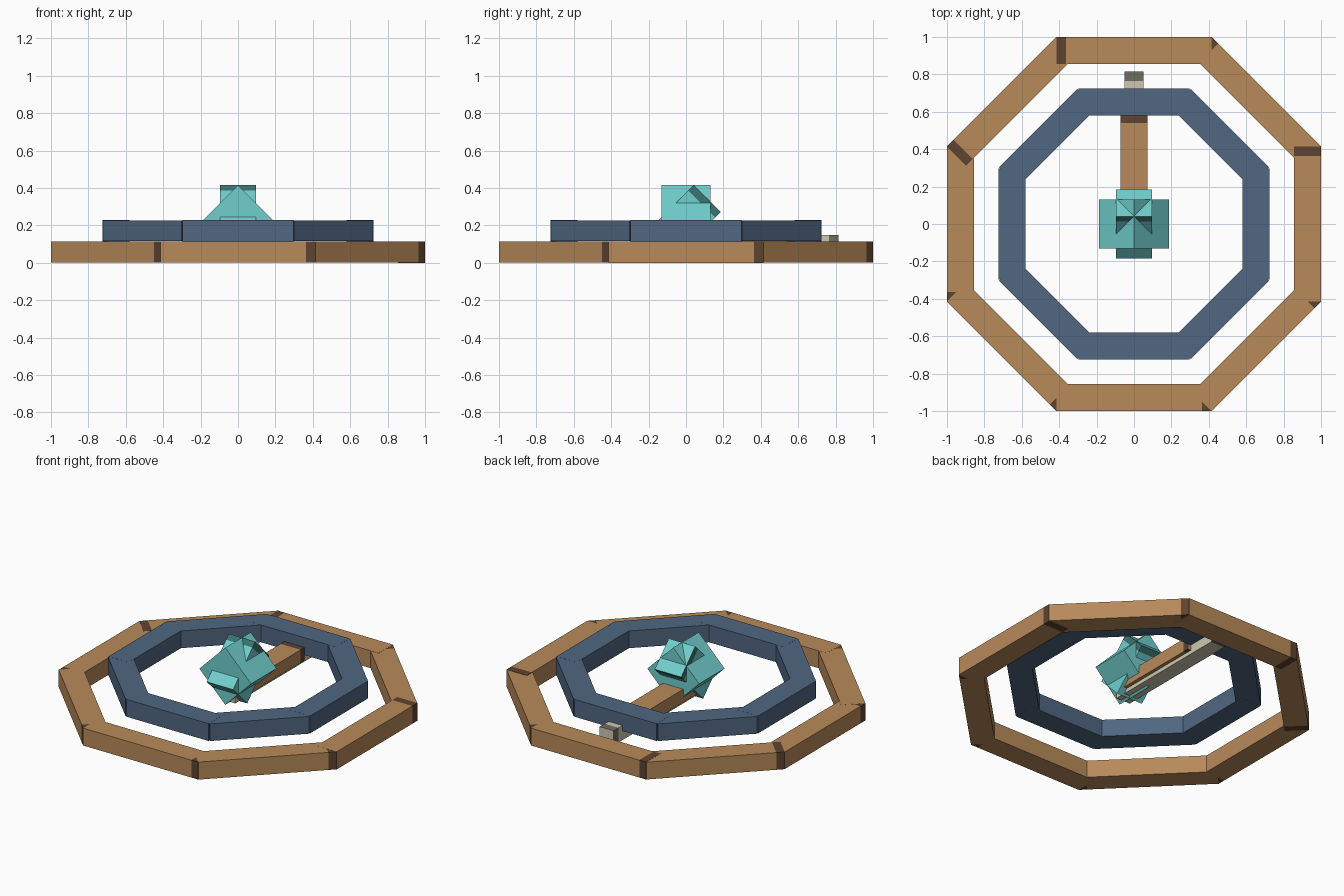
import bpy, bmesh
from math import radians
from mathutils import Matrix, Vector

if "Cube" in bpy.data.objects:
    bpy.data.objects.remove(bpy.data.objects["Cube"])


def material(name, rgb):
    color = [((c / 255 + 0.055) / 1.055) ** 2.4 for c in rgb] + [1.0]
    mat = bpy.data.materials.new(name)
    mat.use_nodes = True
    mat.diffuse_color = color
    mat.node_tree.nodes["Principled BSDF"].inputs["Base Color"].default_value = color
    return mat


wood = material("wood", (184, 138, 90))
dark_wood = material("dark_wood", (94, 67, 49))
blue = material("slate_blue", (80, 103, 129))
cream = material("cream", (205, 200, 176))
dark_cream = material("dark_cream", (112, 109, 95))
teal = material("teal", (112, 207, 205))
dark_teal = material("dark_teal", (60, 115, 113))


def turn(degrees, axis):
    return Matrix.Rotation(radians(degrees), 4, axis)


def bar(name, size, matrix, mats, band=0):
    """Box lying along local x, with an optional dark band round its +x end."""
    bm = bmesh.new()
    bmesh.ops.create_cube(bm, size=1)
    bmesh.ops.scale(bm, vec=size, verts=bm.verts)
    if band:
        cut = size[0] / 2 - band
        bmesh.ops.bisect_plane(bm, geom=bm.verts[:] + bm.edges[:] + bm.faces[:],
                               plane_co=(cut, 0, 0), plane_no=(1, 0, 0))
        bm.normal_update()
        for f in bm.faces:
            if f.calc_center_median().x > cut and abs(f.normal.x) < 0.5:
                f.material_index = 1
    bm.transform(matrix)
    mesh = bpy.data.meshes.new(name)
    bm.to_mesh(mesh)
    bm.free()
    for m in mats:
        mesh.materials.append(m)
    obj = bpy.data.objects.new(name, mesh)
    bpy.context.scene.collection.objects.link(obj)
    return obj


def ring(name, apothem, depth, length, z, height, mats, band, laps):
    """Eight overlapping beams; laps says which beam lies over its neighbour."""
    for k, lap in enumerate(laps):
        place = (turn(45 * k, 'Z') @ Matrix.Translation((apothem - depth / 2, 0, z + height / 2))
                 @ turn(90, 'Z'))
        bar(f"{name}_beam_{k + 1}", (length, depth, height - 0.001 * (4 - lap)),
            place, mats, band)


# Two octagonal rings, stacked
ring("outer_ring", 1.0, 0.145, 0.828, 0.0, 0.115, [wood, dark_wood], 0.05,
     (4, 0, 2, 1, 0, 1, 2, 3))
ring("inner_ring", 0.725, 0.145, 0.592, 0.115, 0.113, [blue], 0, (4, 3) * 4)


def pointer(name, width, y0, y1, z0, z1, mats, band):
    center = Vector((0, (y0 + y1) / 2, (z0 + z1) / 2))
    bar(name, (y1 - y0, width, z1 - z0),
        Matrix.Translation(center) @ turn(90, 'Z'), mats, band)


# Arm reaching from the middle to the back
pointer("wooden_arm", 0.145, -0.06, 0.58, 0.08, 0.165, [wood, dark_wood], 0.04)
pointer("cream_rod", 0.10, -0.10, 0.815, 0.055, 0.15, [cream, dark_cream], 0.05)

# Gem of two crossed, tilted blocks
middle = Matrix.Translation((0, 0, 0.23))
bar("gem_wide_block", (0.263, 0.262, 0.263), middle @ turn(45, 'Y'), [teal])
bar("gem_cross_block", (0.32, 0.19, 0.205), middle @ turn(45, 'X') @ turn(90, 'Z'),
    [teal, dark_teal], 0.04)
